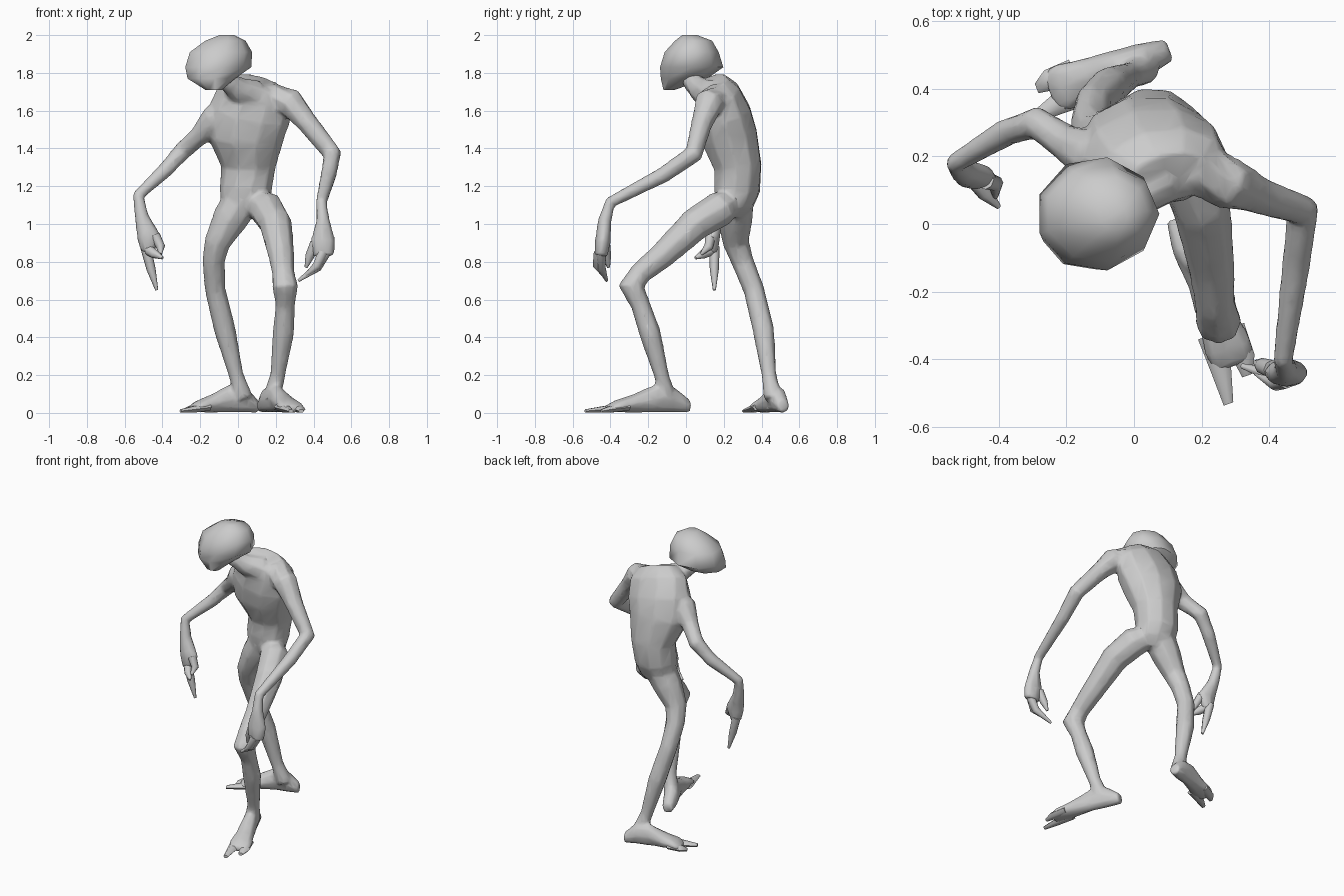
import bpy
import bmesh
import math
from mathutils import Vector

default_cube = bpy.data.objects.get("Cube")
if default_cube:
    bpy.data.objects.remove(default_cube, do_unlink=True)


def loft(name, stations, side=(1, 0, 0), axis=None, sides=8):
    """Skin rings along a path; a station is x, y, z, half width, optional half depth."""
    centres = [Vector(station[:3]) for station in stations]
    last = len(centres) - 1
    mesh_builder = bmesh.new()
    rings = []
    for index, station in enumerate(stations):
        # Ring plane follows the averaged path direction unless an axis is fixed
        if axis:
            tangent = Vector(axis)
        else:
            incoming = centres[index] - centres[max(index - 1, 0)]
            outgoing = centres[min(index + 1, last)] - centres[index]
            tangent = (incoming.normalized() + outgoing.normalized()).normalized()
        across = Vector(side)
        across = (across - across.dot(tangent) * tangent).normalized()
        through = tangent.cross(across)
        width, depth = station[3], station[-1]
        ring = []
        for step in range(sides):
            angle = math.tau * step / sides
            offset = across * math.cos(angle) * width + through * math.sin(angle) * depth
            ring.append(mesh_builder.verts.new(centres[index] + offset))
        rings.append(ring)
    for lower, upper in zip(rings, rings[1:]):
        for step in range(sides):
            following = (step + 1) % sides
            mesh_builder.faces.new((lower[step], lower[following], upper[following], upper[step]))
    mesh_builder.faces.new(rings[0])
    mesh_builder.faces.new(rings[-1])
    bmesh.ops.recalc_face_normals(mesh_builder, faces=mesh_builder.faces)
    mesh = bpy.data.meshes.new(name)
    mesh_builder.to_mesh(mesh)
    mesh_builder.free()
    part = bpy.data.objects.new(name, mesh)
    bpy.context.collection.objects.link(part)
    return part


def limb(name, path, radii):
    """Round limb whose thickness list is given apart from its path."""
    return loft(name, [(*point, radius) for point, radius in zip(path, radii)])


def select(objects):
    bpy.ops.object.select_all(action='DESELECT')
    for item in objects:
        item.select_set(True)
    bpy.context.view_layer.objects.active = objects[0]


body_parts = []
details = []


def foot(name, heel, heading, outer, stretch):
    """Flat foot with two pointed toes; outer is +1 or -1 for the outside edge."""
    forward = Vector((*heading, 0)).normalized()
    outward = Vector((-forward.y, forward.x, 0)) * outer

    def place(along, sideways, height, *radii):
        spot = Vector((*heel, height)) + forward * along * stretch + outward * sideways
        return (*spot, *radii)

    body_parts.append(loft(name, [
        place(-.02, 0, .035, .035, .035),
        place(.07, 0, .07, .05, .07),
        place(.18, .01, .075, .05, .075),
        place(.30, .01, .05, .06, .05),
        place(.40, .01, .035, .075, .032),
        place(.45, .01, .02, .06, .02),
    ], side=outward, axis=forward))
    toes = {"inner": (-.03, -.045, .55), "outer": (.045, .035, .49)}
    for label, (root, tip, reach) in toes.items():
        details.append(loft(name + "_" + label + "_toe", [
            place(.34, root, .03, .035, .02),
            place(.44, root, .02, .032, .02),
            place(reach, tip, .01, .015, .01),
        ], side=outward, axis=forward, sides=6))


# Torso, leaning back at the waist with the left shoulder raised
body_parts.append(loft("torso", [
    (.04, .24, 1.04, .07, .06),
    (.04, .255, 1.10, .13, .10),
    (.04, .27, 1.18, .14, .125),
    (.055, .275, 1.30, .145, .13),
    (.04, .23, 1.46, .205, .155),
    (.06, .20, 1.58, .22, .15),
    (.09, .17, 1.69, .20, .12),
    (.11, .14, 1.75, .13, .08),
], side=(.98, -.07, .2), sides=10))

# Neck and head
body_parts.append(limb(
    "neck",
    [(.08, .14, 1.68), (0, .08, 1.71), (-.06, .03, 1.76), (-.10, .02, 1.83)],
    (.09, .07, .054, .05)))
details.append(loft("head", [
    (-.13, -.09, 1.71, .045, .03),
    (-.145, -.01, 1.77, .13, .125),
    (-.11, .03, 1.83, .18, .17),
    (-.095, .03, 1.91, .17, .145),
    (-.07, .04, 1.97, .11, .10),
    (-.06, .02, 2.0, .04, .04),
], axis=(0, 0, 1), sides=9))

# Arms
arm_radii = (.09, .08, .056, .05, .043, .03)
body_parts.append(limb("left_arm", [
    (.18, .17, 1.66), (.28, .12, 1.64), (.38, .08, 1.52),
    (.50, .04, 1.37), (.48, -.12, 1.26), (.44, -.41, 1.11),
], arm_radii))
body_parts.append(limb("right_arm", [
    (-.05, .20, 1.58), (-.13, .20, 1.55), (-.20, .24, 1.47),
    (-.29, .30, 1.39), (-.38, .27, 1.29), (-.53, .18, 1.15),
], arm_radii))

# Palms
body_parts.append(loft("left_palm", [
    (.44, -.40, 1.12, .028), (.45, -.43, 1.02, .036),
    (.45, -.44, .91, .068, .042), (.455, -.45, .83, .055, .035),
]))
body_parts.append(loft("right_palm", [
    (-.53, .18, 1.16, .028), (-.51, .16, 1.04, .038),
    (-.47, .14, .93, .066, .04), (-.48, .14, .85, .035, .03),
]))

# Fingers
finger_radii = (.028, .024, .008)
fingers = {
    "left_long_finger": [(.47, -.45, .86), (.42, -.45, .77), (.32, -.42, .70)],
    "left_middle_finger": [(.45, -.46, .85), (.42, -.47, .78), (.36, -.44, .73)],
    "left_thumb": [(.41, -.43, .90), (.38, -.42, .83), (.36, -.41, .77)],
    "right_long_finger": [(-.49, .15, .88), (-.46, .15, .76), (-.43, .15, .65)],
    "right_middle_finger": [(-.47, .13, .86), (-.44, .09, .84), (-.40, .05, .82)],
    "right_thumb": [(-.44, .13, .94), (-.41, .12, .88), (-.41, .08, .84)],
}
for finger_name, finger_path in fingers.items():
    details.append(limb(finger_name, finger_path, finger_radii))

# Legs, the left one bent and stepping forward
body_parts.append(limb("left_leg", [
    (.08, .25, 1.12), (.15, .18, 1.08), (.20, .05, 1.0), (.23, -.13, .83),
    (.24, -.24, .74), (.25, -.29, .67), (.25, -.24, .57), (.24, -.19, .42),
    (.21, -.13, .20), (.18, -.10, .08),
], (.07, .095, .088, .07, .06, .07, .052, .058, .04, .05)))
body_parts.append(limb("right_leg", [
    (.02, .26, 1.13), (-.04, .26, 1.03), (-.11, .265, .90), (-.13, .30, .80),
    (-.12, .36, .65), (-.07, .41, .44), (-.01, .44, .20), (.03, .46, .08),
], (.10, .095, .07, .06, .056, .058, .04, .05)))

# Feet
foot("left_foot", heel=(.135, 0), heading=(.34, -.94), outer=1, stretch=1)
foot("right_foot", heel=(.09, .51), heading=(-.93, -.36), outer=-1, stretch=.8)

# Fuse torso, limbs, palms and feet into one soft, coarsely faceted skin
select(body_parts)
bpy.ops.object.join()
body = body_parts[0]
body.name = "body"
fuse = body.modifiers.new("fuse", 'REMESH')
fuse.mode = 'VOXEL'
fuse.voxel_size = .01
fuse.use_smooth_shade = True
relax = body.modifiers.new("relax", 'SMOOTH')
relax.factor = .5
relax.iterations = 6
simplify = body.modifiers.new("simplify", 'DECIMATE')
simplify.ratio = .1

# Soft shading with creases kept at the sharp tips
select(details)
bpy.ops.object.shade_smooth_by_angle(angle=math.radians(60))
